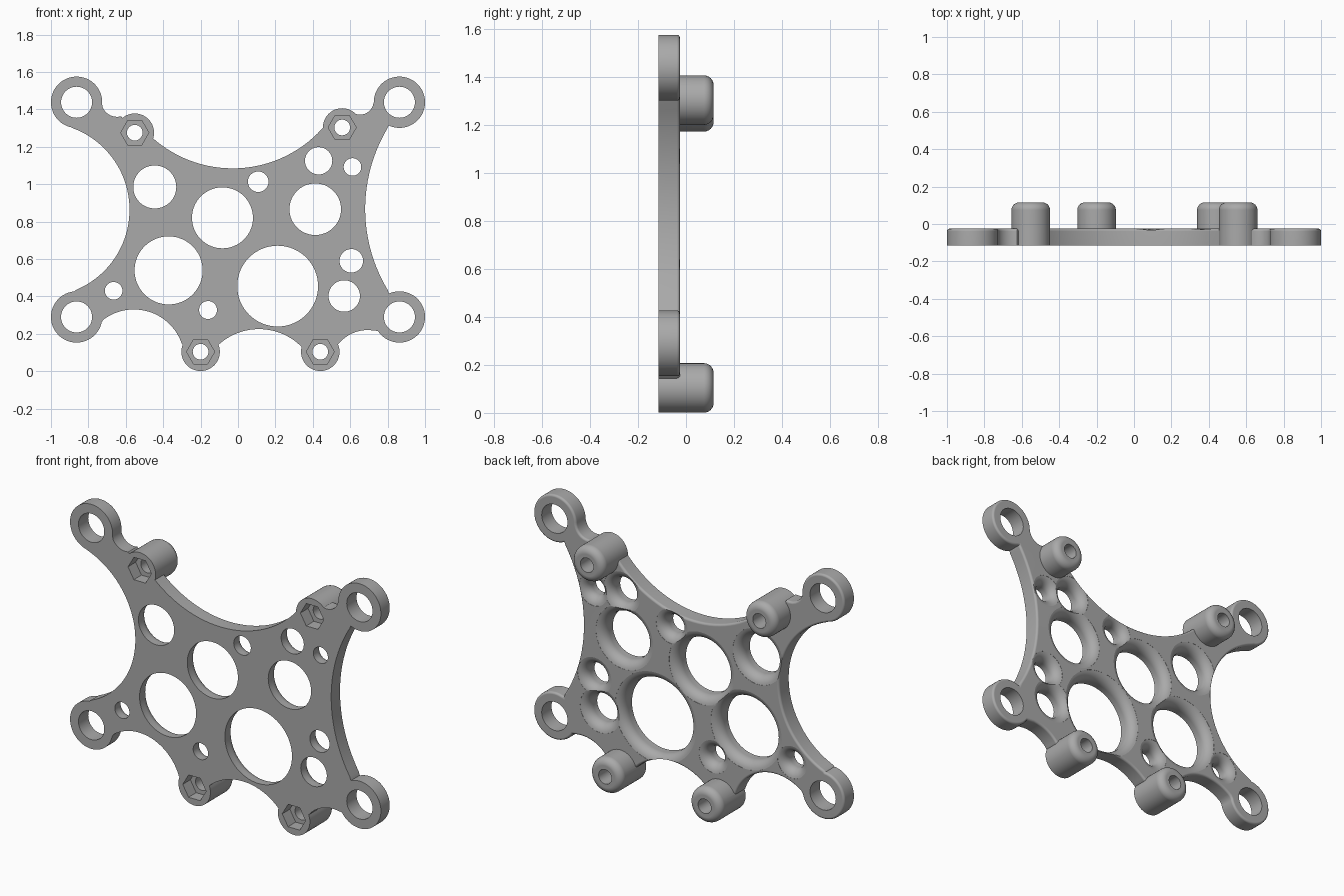
import bpy, bmesh, math
from mathutils import Vector

if "Cube" in bpy.data.objects:
    bpy.data.objects.remove(bpy.data.objects["Cube"])

FRONT, BACK, TIP = -0.115, -0.025, 0.115   # depth levels along y
RING_R, BOSS_R = 0.137, 0.103

grey = bpy.data.materials.new("plain_grey")
grey.use_nodes = True
grey.diffuse_color = (0.4, 0.4, 0.4, 1)
grey.node_tree.nodes["Principled BSDF"].inputs["Base Color"].default_value = (0.4, 0.4, 0.4, 1)


def make_object(name, bm):
    bmesh.ops.recalc_face_normals(bm, faces=bm.faces)
    mesh = bpy.data.meshes.new(name)
    bm.to_mesh(mesh)
    bm.free()
    mesh.materials.append(grey)
    obj = bpy.data.objects.new(name, mesh)
    bpy.context.collection.objects.link(obj)
    return obj


def sweep(centre, radius, start, end, step=5):
    """Points on a circle between two angles in degrees."""
    n = max(3, round(abs(end - start) / step))
    angles = [math.radians(start + (end - start) * i / n) for i in range(n + 1)]
    return [(centre[0] + radius * math.cos(a), centre[1] + radius * math.sin(a)) for a in angles]


def arc(p, q, r, step=3):
    """Circular arc from p through q to r."""
    a, b, c = complex(*p), complex(*q), complex(*r)
    w = (c - a) / (b - a)
    centre = (b - a) * (w - abs(w) ** 2) / (2j * w.imag) + a
    v = [math.degrees(math.atan2((z - centre).imag, (z - centre).real)) for z in (a, b, c)]
    mid, end = (v[1] - v[0]) % 360, (v[2] - v[0]) % 360
    if mid > end:
        end -= 360
    return sweep((centre.real, centre.imag), abs(a - centre), v[0], v[0] + end, step)


def lathe(name, profile, centre, segments=48):
    """Solid turned round an axis parallel to y; profile is (radius, y)."""
    bm = bmesh.new()
    loops = []
    for radius, y in profile:
        loops.append([bm.verts.new((centre[0] + radius * math.cos(k * math.tau / segments), y,
                                    centre[1] + radius * math.sin(k * math.tau / segments)))
                      for k in range(segments)])
    for lo, hi in zip(loops, loops[1:]):
        for k in range(segments):
            j = (k + 1) % segments
            bm.faces.new((lo[k], lo[j], hi[j], hi[k]))
    bm.faces.new(loops[0])
    bm.faces.new(loops[-1])
    return make_object(name, bm)


def combine(target, other, operation):
    mod = target.modifiers.new("join", "BOOLEAN")
    mod.operation, mod.solver, mod.object = operation, "EXACT", other
    bpy.context.view_layer.objects.active = target
    bpy.ops.object.modifier_apply(modifier=mod.name)
    bpy.data.objects.remove(other)


# Corner eyelets and standoff positions (x, z)
low_left, low_right = (-0.863, 0.29), (0.863, 0.29)
top_left, top_right = (-0.863, 1.438), (0.863, 1.438)
bosses = [(-0.2, 0.104), (0.44, 0.104), (0.557, 1.303), (-0.552, 1.275)]

# Plate outline, anticlockwise
outline = sweep(low_left, RING_R, 95, 348)
outline += arc((-0.72, 0.275), (-0.55, 0.33), (-0.3, 0.145)) + [bosses[0]]
outline += arc((-0.1, 0.145), (0.12, 0.225), (0.34, 0.13)) + [bosses[1]]
outline += arc((0.537, 0.145), (0.62, 0.206), (0.7, 0.22))
outline += sweep(low_right, RING_R, 213, 474)
outline += arc((0.8, 0.435), (0.68, 0.865), (0.8, 1.3))
outline += sweep(top_right, RING_R, -115, 180)
outline += arc((0.721, 1.42), (0.69, 1.382), (0.63, 1.375), 12) + [bosses[2]]
outline += arc((0.47, 1.32), (0, 1.085), (-0.46, 1.25)) + [bosses[3]]
outline += arc((-0.625, 1.362), (-0.69, 1.372), (-0.723, 1.408), 12)
outline += sweep(top_left, RING_R, -5, 258)
outline += arc((-0.88, 1.298), (-0.58, 0.865), (-0.868, 0.434))

# Drop repeated points where arcs meet
points = []
for x, z in outline:
    if not points or (Vector((x, z)) - Vector(points[-1])).length > 0.006:
        points.append((x, z))

# Plate with softened back edge
bm = bmesh.new()
base = bm.faces.new([bm.verts.new((x, FRONT, z)) for x, z in points])
grown = bmesh.ops.extrude_face_region(bm, geom=[base], use_keep_orig=True)["geom"]
for v in grown:
    if isinstance(v, bmesh.types.BMVert):
        v.co.y = BACK
bmesh.ops.recalc_face_normals(bm, faces=bm.faces)
rim = [e for e in bm.edges if all(v.co.y > BACK - 0.001 for v in e.verts)]
bmesh.ops.bevel(bm, geom=rim, offset=0.013, segments=3, profile=0.5,
                affect="EDGES", clamp_overlap=False)
plate = make_object("bracket_plate", bm)

# Lightening holes, flared towards the back (x, z, radius)
holes = [(-0.445, 0.985, 0.115), (-0.083, 0.82, 0.163), (0.413, 0.866, 0.138),
         (0.431, 1.125, 0.073), (0.612, 1.092, 0.047), (0.108, 1.013, 0.055),
         (-0.371, 0.539, 0.182), (0.212, 0.455, 0.216), (0.606, 0.59, 0.063),
         (0.568, 0.402, 0.084), (-0.665, 0.43, 0.047), (-0.16, 0.327, 0.048)]
FLARE = 0.055
for x, z, r in holes:
    profile = [(r, FRONT - 0.05)]
    for i in range(8):
        t = math.radians(i * 11.5)
        profile.append((r + FLARE * (1 - math.cos(t)), BACK - FLARE * (1 - math.sin(t))))
    profile.append((r + FLARE, BACK + 0.04))
    combine(plate, lathe("hole_cutter", profile, (x, z), 64 if r > 0.1 else 40), "DIFFERENCE")

# Straight holes in the corner eyelets
for centre in (low_left, low_right, top_left, top_right):
    combine(plate, lathe("eyelet_cutter", [(0.083, -0.3), (0.083, 0.3)], centre), "DIFFERENCE")

# Standoffs with rounded tips, screw hole and hexagonal nut pocket
tip = sweep((BOSS_R - 0.04, TIP - 0.04), 0.04, 0, 90, 15)
for centre in bosses:
    combine(plate, lathe("standoff", [(BOSS_R, FRONT)] + tip, centre), "UNION")
for centre in bosses:
    combine(plate, lathe("screw_cutter", [(0.042, -0.3), (0.042, 0.3)], centre, 32), "DIFFERENCE")
    combine(plate, lathe("nut_cutter", [(0.075, -0.3), (0.075, FRONT + 0.07)], centre, 6), "DIFFERENCE")

# Smooth curved walls, crisp corners
bpy.ops.object.select_all(action="DESELECT")
plate.select_set(True)
bpy.context.view_layer.objects.active = plate
bpy.ops.object.shade_smooth_by_angle(angle=math.radians(32))
weighted = plate.modifiers.new("even_shading", "WEIGHTED_NORMAL")
weighted.keep_sharp = True
